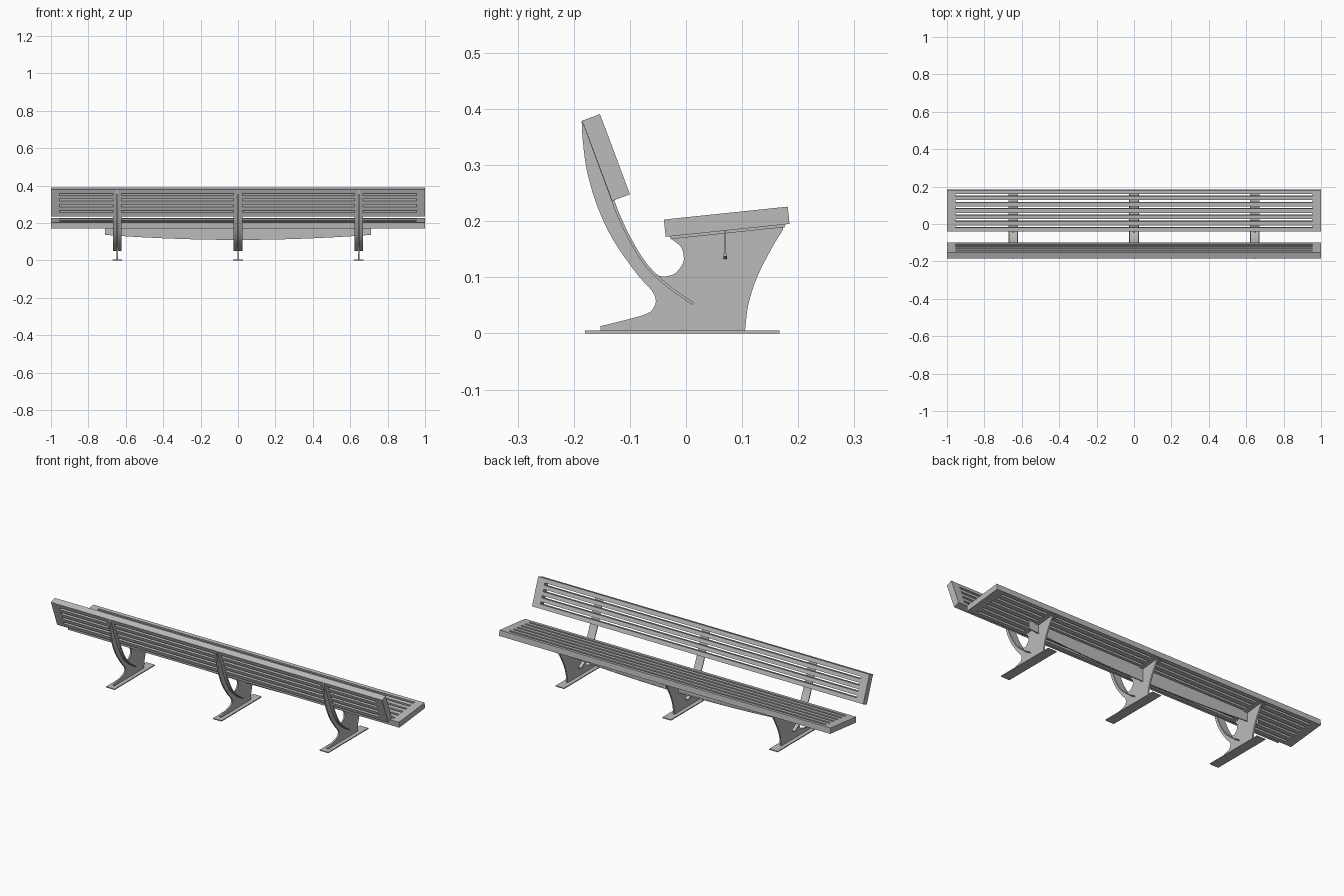
import bpy, bmesh, math
from mathutils import Vector, Matrix

if "Cube" in bpy.data.objects:
    bpy.data.objects.remove(bpy.data.objects["Cube"], do_unlink=True)

grey = bpy.data.materials.new("steel_grey")
grey.use_nodes = True
grey.diffuse_color = (0.5, 0.5, 0.5, 1)
grey.node_tree.nodes["Principled BSDF"].inputs["Base Color"].default_value = (0.5, 0.5, 0.5, 1)


def finish(name, bm, smooth=False):
    bmesh.ops.recalc_face_normals(bm, faces=bm.faces)
    mesh = bpy.data.meshes.new(name)
    bm.to_mesh(mesh)
    bm.free()
    mesh.materials.append(grey)
    obj = bpy.data.objects.new(name, mesh)
    bpy.context.collection.objects.link(obj)
    if smooth:
        bpy.ops.object.select_all(action="DESELECT")
        obj.select_set(True)
        bpy.context.view_layer.objects.active = obj
        bpy.ops.object.shade_smooth_by_angle(angle=math.radians(30))
    return obj


def curve(points, steps=5):
    """Smooth path through the given points."""
    p = [Vector(q) for q in points]
    p = [2 * p[0] - p[1]] + p + [2 * p[-1] - p[-2]]
    out = []
    for a, b, c, d in zip(p, p[1:], p[2:], p[3:]):
        for i in range(steps):
            t = i / steps
            out.append(0.5 * (2 * b + (c - a) * t + (2 * a - 5 * b + 4 * c - d) * t * t
                              + (3 * b - a - 3 * c + d) * t ** 3))
    return out + [p[-2]]


def prism(name, outline, place, depth, smooth=True):
    """Extrude an outline, with place mapping its points into space."""
    bm = bmesh.new()
    face = bm.faces.new([bm.verts.new(place(q)) for q in outline])
    ext = bmesh.ops.extrude_face_region(bm, geom=[face])
    bmesh.ops.translate(bm, vec=depth,
                        verts=[v for v in ext["geom"] if isinstance(v, bmesh.types.BMVert)])
    return finish(name, bm, smooth)


def side_plate(name, outline, x, width):
    return prism(name, outline, lambda q: (x - width / 2, q[0], q[1]), (width, 0, 0))


def band(path, thick):
    """Closed outline of a strip of even thickness along a path."""
    left, right = [], []
    for i, q in enumerate(path):
        t = (path[min(i + 1, len(path) - 1)] - path[max(i - 1, 0)]).normalized()
        n = Vector((-t.y, t.x)) * thick / 2
        left.append(q + n)
        right.append(q - n)
    return left + right[::-1]


def slotted_slab(name, centre, angle, width, thick, slots, pitch, gap=0.012):
    """Long panel with straight slots cut through it."""
    xs = [-1, -0.955, 0.955, 1]
    us = [-width / 2]
    for i in range(slots):
        mid = (i - (slots - 1) / 2) * pitch
        us += [mid - gap / 2, mid + gap / 2]
    us.append(width / 2)
    bm = bmesh.new()
    grid = [[bm.verts.new((x, u, -thick / 2)) for x in xs] for u in us]
    for j in range(len(us) - 1):
        for i in range(3):
            if not (i == 1 and j % 2):
                bm.faces.new((grid[j][i], grid[j][i + 1], grid[j + 1][i + 1], grid[j + 1][i]))
    ext = bmesh.ops.extrude_face_region(bm, geom=bm.faces[:])
    bmesh.ops.translate(bm, vec=(0, 0, thick),
                        verts=[v for v in ext["geom"] if isinstance(v, bmesh.types.BMVert)])
    bm.transform(Matrix.Translation((0, *centre)) @ Matrix.Rotation(math.radians(angle), 4, "X"))
    return finish(name, bm)


# Seat and backrest panels
slotted_slab("seat", (0.0725, 0.199), 5.95, 0.222, 0.031, 6, 0.034)
slotted_slab("backrest", (-0.1425, 0.3135), 110.5, 0.1526, 0.034, 4, 0.032)

# Side outline of the support plates
foot = curve([(-0.152, 0.013), (-0.1, 0.026), (-0.068, 0.036), (-0.057, 0.047),
              (-0.054, 0.06), (-0.061, 0.076), (-0.089, 0.108), (-0.13, 0.167),
              (-0.159, 0.229), (-0.177, 0.292), (-0.184, 0.345), (-0.186, 0.378)])
arm = curve([(-0.183, 0.378), (-0.13, 0.238), (-0.12, 0.21), (-0.1, 0.168),
             (-0.075, 0.127), (-0.053, 0.104)])
hollow = curve([(-0.04, 0.101), (-0.021, 0.106), (-0.007, 0.122), (-0.004, 0.135),
                (-0.009, 0.154), (-0.027, 0.169)])
nose = curve([(0.173, 0.185), (0.154, 0.154), (0.127, 0.101), (0.111, 0.051), (0.105, 0.003)])
web = [Vector((-0.152, 0.003))] + foot + arm + hollow + [Vector((0.173, 0.192))] + nose

# Strap running up behind the backrest
strap = [Vector((-0.1825, 0.378))] + curve([(-0.13, 0.236), (-0.12, 0.21), (-0.1, 0.168),
                                           (-0.075, 0.127), (-0.05, 0.1), (-0.02, 0.075),
                                           (0.013, 0.053)])
seat_line = [Vector((-0.028, 0.1705)), Vector((0.176, 0.1918))]
base = [(-0.18, 0), (0.167, 0), (0.167, 0.005), (-0.18, 0.005)]

# Three supports
for label, x in (("right", -0.645), ("middle", 0), ("left", 0.645)):
    side_plate(label + "_support_web", web, x, 0.008)
    side_plate(label + "_back_strap", band(strap, 0.005), x, 0.046)
    side_plate(label + "_seat_flange", band(seat_line, 0.005), x, 0.05)
    side_plate(label + "_foot_plate", base, x, 0.052)

# Bowed stiffener under the seat, with a thicker lower lip
half = 0.71
bow = [Vector((half * i / 16, 0.11 + 0.027 * (i / 16) ** 2)) for i in range(-16, 17)]
prism("seat_stiffener", bow + [Vector((half, 0.185)), Vector((-half, 0.185))],
      lambda q: (q[0], 0.0685, q[1]), (0, 0.003, 0))
prism("stiffener_lip", band([q + Vector((0, 0.0025)) for q in bow], 0.005),
      lambda q: (q[0], 0.0672, q[1]), (0, 0.0056, 0))
